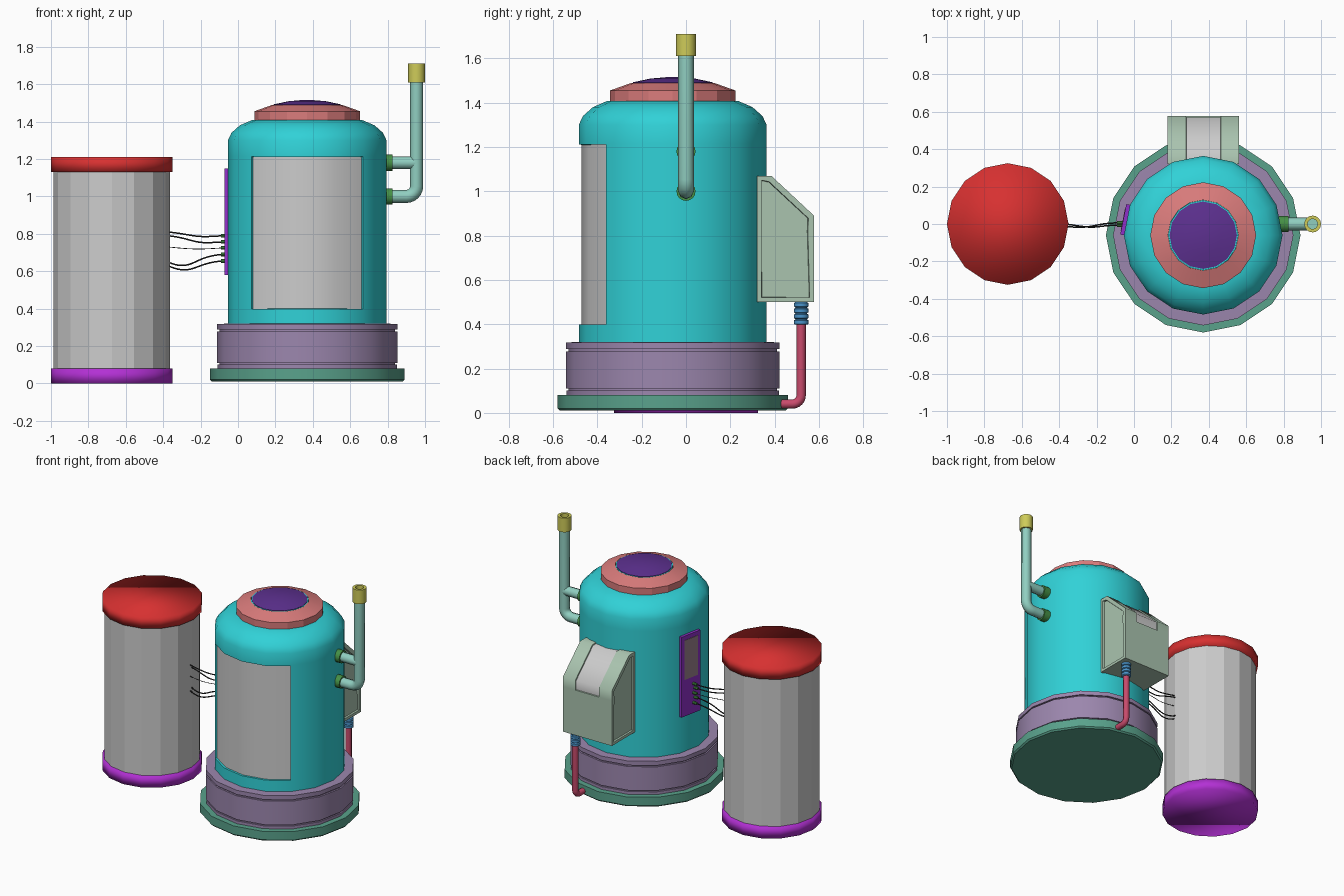
import bpy, bmesh
from math import sin, cos, pi, radians
from mathutils import Matrix

if "Cube" in bpy.data.objects:
    bpy.data.objects.remove(bpy.data.objects["Cube"])

TANK, BARREL = (0.37, -0.06, 0), (-0.675, 0, 0)
mats = {}


def mat(name, rgb):
    if name not in mats:
        mats[name] = bpy.data.materials.new(name)
        mats[name].diffuse_color = (*rgb, 1)
    return mats[name]


TEAL = mat("teal", (0.03, 0.64, 0.68))
RED = mat("red", (0.68, 0.03, 0.03))
VIOLET = mat("violet", (0.45, 0.03, 0.66))
PLUM = mat("plum", (0.33, 0.24, 0.42))
GREEN = mat("green", (0.1, 0.36, 0.26))
CORAL = mat("coral", (0.7, 0.2, 0.2))
NAVY = mat("navy", (0.11, 0.03, 0.28))
MINT = mat("mint", (0.28, 0.62, 0.53))
YELLOW = mat("yellow", (0.62, 0.6, 0.1))
MOSS = mat("moss", (0.06, 0.28, 0.06))
SAGE = mat("sage", (0.4, 0.55, 0.43))
BLUE = mat("blue", (0.07, 0.3, 0.6))
CRIMSON = mat("crimson", (0.58, 0.07, 0.15))
INDIGO = mat("indigo", (0.28, 0.03, 0.58))
BROWN = mat("brown", (0.33, 0.22, 0.27))
BLACK = mat("black", (0.02, 0.02, 0.02))
GREY = mat("grey", (0.6, 0.6, 0.6))


def finish(bm, name, materials, smooth=30, matrix=None):
    bmesh.ops.recalc_face_normals(bm, faces=bm.faces)
    if matrix:
        bm.transform(matrix)
    me = bpy.data.meshes.new(name)
    bm.to_mesh(me)
    bm.free()
    ob = bpy.data.objects.new(name, me)
    bpy.context.collection.objects.link(ob)
    for m in materials:
        me.materials.append(m)
    if smooth:
        bpy.ops.object.select_all(action='DESELECT')
        ob.select_set(True)
        bpy.context.view_layer.objects.active = ob
        bpy.ops.object.shade_smooth_by_angle(angle=radians(smooth))
    return ob


def lathe_bm(profile, n=16, closed=False):
    """Spin (radius, z) points; open profiles get end caps."""
    bm = bmesh.new()
    rings = [[bm.verts.new((r * cos(2 * pi * i / n), r * sin(2 * pi * i / n), z))
              for i in range(n)] for r, z in profile]
    pairs = list(zip(rings, rings[1:])) + ([(rings[-1], rings[0])] if closed else [])
    for a, b in pairs:
        for i in range(n):
            j = (i + 1) % n
            bm.faces.new((a[i], a[j], b[j], b[i]))
    if not closed:
        bm.faces.new(rings[0][::-1])
        bm.faces.new(rings[-1])
    return bm


def lathe(name, profile, at, m, smooth=30, n=16, closed=False, rot=None):
    mx = Matrix.Translation(at) @ (rot or Matrix())
    return finish(lathe_bm(profile, n, closed), name, [m], smooth, mx)


def tube(name, pts, r, m, kind='POLY'):
    cu = bpy.data.curves.new(name, 'CURVE')
    cu.dimensions = '3D'
    cu.bevel_depth, cu.bevel_resolution, cu.use_fill_caps = r, 2, True
    cu.resolution_u = 6
    sp = cu.splines.new(kind)
    sp.points.add(len(pts) - 1)
    for p, co in zip(sp.points, pts):
        p.co = (*co, 1)
    if kind == 'NURBS':
        sp.order_u, sp.use_endpoint_u = 4, True
    sp.use_smooth = True
    cu.materials.append(m)
    ob = bpy.data.objects.new(name, cu)
    bpy.context.collection.objects.link(ob)


def box(name, size, at, m, rot):
    bm = bmesh.new()
    bmesh.ops.create_cube(bm, size=1, matrix=Matrix.Diagonal((*size, 1)))
    return finish(bm, name, [m], 0, rot @ Matrix.Translation(at))


# Side barrel
lathe("barrel_base", [(0.325, 0), (0.325, 0.08)], BARREL, VIOLET, 180)
lathe("barrel_body", [(0.312, 0.07), (0.312, 1.14)], BARREL, GREY, 0)
lathe("barrel_lid", [(0.325, 1.13), (0.325, 1.21)], BARREL, RED, 180)

# Tank base and grooved collar
lathe("tank_base", [(0.51, 0.01), (0.52, 0.02), (0.52, 0.08)], TANK, GREEN)
lathe("tank_collar", [(0.48, 0.07), (0.48, 0.1), (0.47, 0.1), (0.47, 0.11), (0.482, 0.11),
                      (0.482, 0.278), (0.47, 0.278), (0.47, 0.288), (0.482, 0.288),
                      (0.482, 0.318), (0.42, 0.32)], TANK, PLUM)

# Tank body with a recessed grey window over the four front columns
bm = lathe_bm([(0.424, 0.31), (0.424, 0.395), (0.424, 1.215), (0.424, 1.3), (0.405, 1.34),
               (0.36, 1.38), (0.295, 1.408), (0.187, 1.41), (0.187, 1.489)])
bmesh.ops.recalc_face_normals(bm, faces=bm.faces)
front = [f for f in bm.faces if len(f.verts) == 4 and 0.7 < f.calc_center_median().z < 0.9
         and f.calc_center_median().y < -abs(f.calc_center_median().x)]
bmesh.ops.inset_region(bm, faces=front, thickness=0.004, depth=0)
bmesh.ops.inset_region(bm, faces=front, thickness=0.001, depth=-0.013)
for f in front:
    f.material_index = 1
finish(bm, "tank_body", [TEAL, GREY], 30, Matrix.Translation(TANK))

# Tank top
lathe("top_ring", [(0.283, 1.4), (0.283, 1.455), (0.188, 1.489), (0.188, 1.4)], TANK, CORAL,
      20, closed=True)
lathe("top_dome", [(0.18, 1.48), (0.18, 1.492), (0.1, 1.509), (0.03, 1.515)], TANK, NAVY)

# Exhaust pipe with two inlets
elbow = [(0.9 + 0.055 * sin(a * pi / 12), 0, 1.055 - 0.055 * cos(a * pi / 12)) for a in range(7)]
tube("exhaust_pipe", [(0.77, 0, 1.0)] + elbow + [(0.955, 0, 1.63)], 0.035, MINT)
tube("exhaust_branch", [(0.77, 0, 1.18), (0.955, 0, 1.18)], 0.034, MINT)
lathe("exhaust_tip", [(0.045, 1.61), (0.045, 1.71), (0.027, 1.71), (0.027, 1.61)],
      (0.955, 0, 0), YELLOW, closed=True)
for z in (1.0, 1.18):
    lathe("pipe_collar", [(0.043, 0), (0.043, 0.05)], (0.775, 0, z), MOSS,
          rot=Matrix.Rotation(pi / 2, 4, 'Y'))

# Rear housing: extruded side profile, grey strip down the middle, inset cheeks
prof = [(0.32, 0.5), (0.578, 0.5), (0.578, 0.82), (0.578, 0.89), (0.385, 1.07), (0.32, 1.07)]
bm = bmesh.new()
cols = [[bm.verts.new((x, y, z)) for y, z in prof] for x in (0.178, 0.278, 0.465, 0.562)]
strip = []
for c, (a, b) in enumerate(zip(cols, cols[1:])):
    for i in range(6):
        j = (i + 1) % 6
        f = bm.faces.new((a[i], a[j], b[j], b[i]))
        if c == 1 and i in (2, 3, 4):
            strip.append(f)
cheeks = [bm.faces.new(cols[0]), bm.faces.new(cols[-1])]
bmesh.ops.recalc_face_normals(bm, faces=bm.faces)
bmesh.ops.inset_region(bm, faces=strip, thickness=0.002, depth=-0.008)
for f in strip:
    f.material_index = 1
bmesh.ops.inset_individual(bm, faces=cheeks, thickness=0.028, depth=0)
bmesh.ops.inset_individual(bm, faces=cheeks, thickness=0.003, depth=-0.012)
finish(bm, "rear_housing", [SAGE, GREY], 50)

# Drain hose and ribbed connector
bend = [(0.505, 0.48 + 0.04 * cos(a * pi / 12), 0.08 - 0.04 * sin(a * pi / 12)) for a in range(7)]
tube("drain_hose", [(0.505, 0.52, 0.42)] + bend + [(0.505, 0.38, 0.04)], 0.021, CRIMSON)
ribs = []
for i in range(4):
    z = 0.398 + i * 0.026
    ribs += [(0.026, z), (0.033, z + 0.004), (0.033, z + 0.02), (0.026, z + 0.024)]
lathe("hose_connector", ribs, (0.505, 0.52, 0), BLUE)

# Control panel lying on a left facet of the tank
facet = Matrix.Translation(TANK) @ Matrix.Rotation(radians(168.75), 4, 'Z')
box("control_panel", (0.035, 0.166, 0.57), (0.418, 0, 0.865), INDIGO, facet)
box("panel_screen", (0.006, 0.12, 0.28), (0.435, 0, 0.98), BROWN, facet)

# Sockets and sagging wires to the barrel
ends = [(0.655, 0.63), (0.69, 0.65), (0.725, 0.73), (0.757, 0.79), (0.79, 0.81)]
for i, (z, ze) in enumerate(ends):
    y = 0.006 * (-1) ** i
    lathe("socket", [(0.01, 0), (0.01, 0.03)], (-0.06, y, z), MOSS, n=8,
          rot=Matrix.Rotation(-pi / 2, 4, 'Y'))
    sag = 0.035 if i < 2 else 0.008
    tube("wire", [(-0.08, y, z), (-0.15, y, z - 0.005), (-0.22, y - 0.02, z - sag),
                  (-0.3, -y - 0.015, ze - sag), (-0.375, -y - 0.005, ze)],
         0.002 if i == 2 else 0.004, BLACK, 'NURBS')

for m in bpy.data.materials:
    if m.users and not m.is_grease_pencil:
        m.use_nodes = True
        m.node_tree.nodes["Principled BSDF"].inputs["Base Color"].default_value = m.diffuse_color
